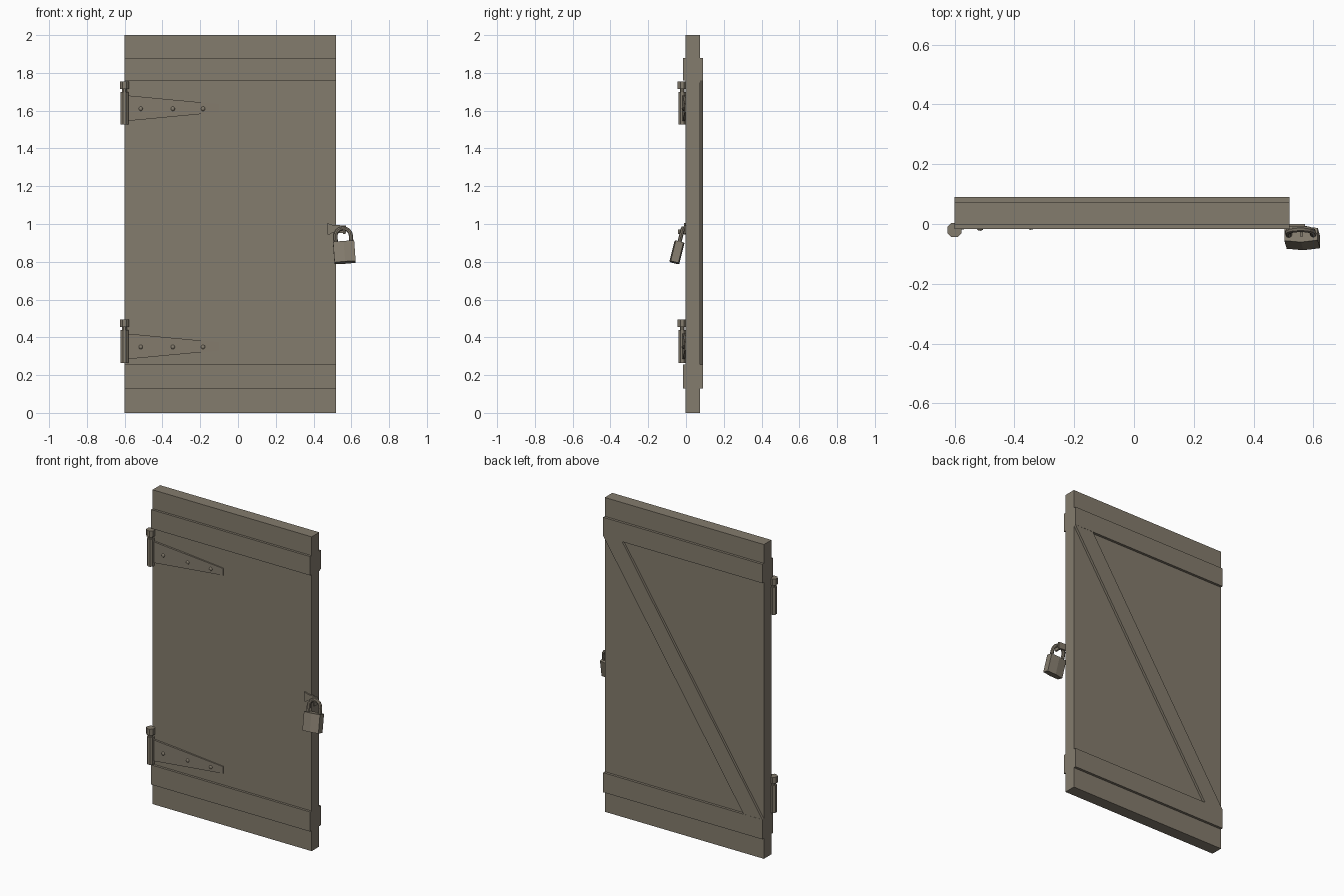
import bpy, bmesh, math
from mathutils import Matrix, Vector

cube = bpy.data.objects.get("Cube")
if cube:
    bpy.data.objects.remove(cube, do_unlink=True)

mat = bpy.data.materials.new("weathered_taupe")
mat.use_nodes = True
COLOR = (0.23, 0.20, 0.153, 1)
mat.diffuse_color = COLOR
mat.node_tree.nodes["Principled BSDF"].inputs["Base Color"].default_value = COLOR


def finish(name, bm, matrix=None):
    """Turn a bmesh into a named, coloured object."""
    if matrix:
        bm.transform(matrix)
    bmesh.ops.recalc_face_normals(bm, faces=bm.faces)
    mesh = bpy.data.meshes.new(name)
    bm.to_mesh(mesh)
    bm.free()
    mesh.materials.append(mat)
    obj = bpy.data.objects.new(name, mesh)
    bpy.context.collection.objects.link(obj)
    return obj


def prism(name, points, direction, matrix=None):
    """Extrude a flat outline of 3D points along a direction."""
    bm = bmesh.new()
    face = bm.faces.new([bm.verts.new(p) for p in points])
    ext = bmesh.ops.extrude_face_region(bm, geom=[face])
    moved = [v for v in ext["geom"] if isinstance(v, bmesh.types.BMVert)]
    bmesh.ops.translate(bm, verts=moved, vec=Vector(direction))
    return finish(name, bm, matrix)


def slab(name, outline, y0, y1):
    """Board with an x-z outline between two depths."""
    return prism(name, [(x, y0, z) for x, z in outline], (0, y1 - y0, 0))


def box(name, x0, x1, y0, y1, z0, z1):
    return slab(name, [(x0, z0), (x1, z0), (x1, z1), (x0, z1)], y0, y1)


def cylinder(name, x, y, z0, z1, radius, sides=8):
    bm = bmesh.new()
    bmesh.ops.create_cone(bm, cap_ends=True, segments=sides, radius1=radius,
                          radius2=radius, depth=z1 - z0)
    turn = Matrix.Rotation(math.pi / sides, 4, "Z")
    return finish(name, bm, Matrix.Translation((x, y, (z0 + z1) / 2)) @ turn)


# Door panel with cross boards on both faces
L, R = -0.60, 0.52
FRONT, BACK = -0.002, 0.074
box("door_panel", L, R, FRONT, BACK, 0, 2)
for level, z0, z1 in (("lower", 0.13, 0.255), ("upper", 1.76, 1.88)):
    box(level + "_front_board", L, R, -0.017, FRONT, z0, z1)
    box(level + "_back_board", L, R, BACK, 0.09, z0, z1)

# Diagonal brace on the back
slab("diagonal_brace", [(R, 1.76), (0.387, 1.76), (L, 0.255), (-0.467, 0.255)],
     BACK, 0.089)

# Strap hinges: barrel, pin, cap, tapered strap sinking toward the door, rivets
for level, z in (("lower", 0.352), ("upper", 1.613)):
    cylinder(level + "_hinge_barrel", -0.601, -0.02, z - 0.087, z + 0.087, 0.022)
    cylinder(level + "_hinge_pin", -0.601, -0.02, z + 0.08, z + 0.11, 0.014)
    cylinder(level + "_hinge_cap", -0.601, -0.02, z + 0.102, z + 0.142, 0.026)
    near, far = (-0.59, -0.018), (-0.1, -0.008)
    prism(level + "_hinge_strap",
          [(*near, z - 0.068), (*far, z - 0.022), (*far, z + 0.022), (*near, z + 0.068)],
          (0, 0.012, 0))
    for i, x in enumerate((-0.515, -0.345, -0.185)):
        bm = bmesh.new()
        bmesh.ops.create_uvsphere(bm, u_segments=8, v_segments=6, radius=0.012)
        y = -0.016 + (x + 0.59) * 0.02
        rivet = finish(f"{level}_rivet_{i}", bm, Matrix.Translation((x, y, z - 0.003))
                       @ Matrix.Diagonal((1, 0.7, 1, 1)))
        rivet.data.shade_smooth()

# Hasp plate reaching past the door edge, and its staple
slab("hasp_plate", [(0.473, 0.945), (0.485, 0.945), (0.50, 0.955), (0.572, 0.95),
                    (0.572, 0.992), (0.50, 0.995), (0.473, 1.005)], -0.010, 0.0)
box("hasp_staple", 0.556, 0.566, -0.042, -0.004, 0.948, 0.972)

# Padlock hanging tilted from the staple
lock = (Matrix.Translation((0.563, -0.048, 0.85))
        @ Matrix.Rotation(math.radians(-14), 4, "X")
        @ Matrix.Rotation(math.radians(-4), 4, "Y"))
half = [(-0.056, -0.021), (0, -0.027), (0.056, -0.021)]
outline = half + [(-x, -y) for x, y in half]
prism("padlock_body", [(x, y, -0.056) for x, y in outline], (0, 0, 0.112), lock)

# Shackle: an arch path swept with a square-edged ring
arch = [(0.041 * math.cos(a), 0.09 + 0.041 * math.sin(a))
        for a in (math.pi * i / 8 for i in range(9))]
path = [(0.041, 0.045)] + arch + [(-0.041, 0.045)]
bm = bmesh.new()
rings = []
for i, (x, z) in enumerate(path):
    ahead, behind = path[min(i + 1, len(path) - 1)], path[max(i - 1, 0)]
    t = Vector((ahead[0] - behind[0], 0, ahead[1] - behind[1])).normalized()
    side = Vector((t.z, 0, -t.x))
    rings.append([bm.verts.new(Vector((x, 0, z)) + 0.011 * (
        side * math.cos(k * math.pi / 4) + Vector((0, math.sin(k * math.pi / 4), 0))))
        for k in range(8)])
for a, b in zip(rings, rings[1:]):
    for k in range(8):
        bm.faces.new((a[k], a[k - 1], b[k - 1], b[k]))
bm.faces.new(rings[0])
bm.faces.new(rings[-1])
finish("padlock_shackle", bm, lock)
